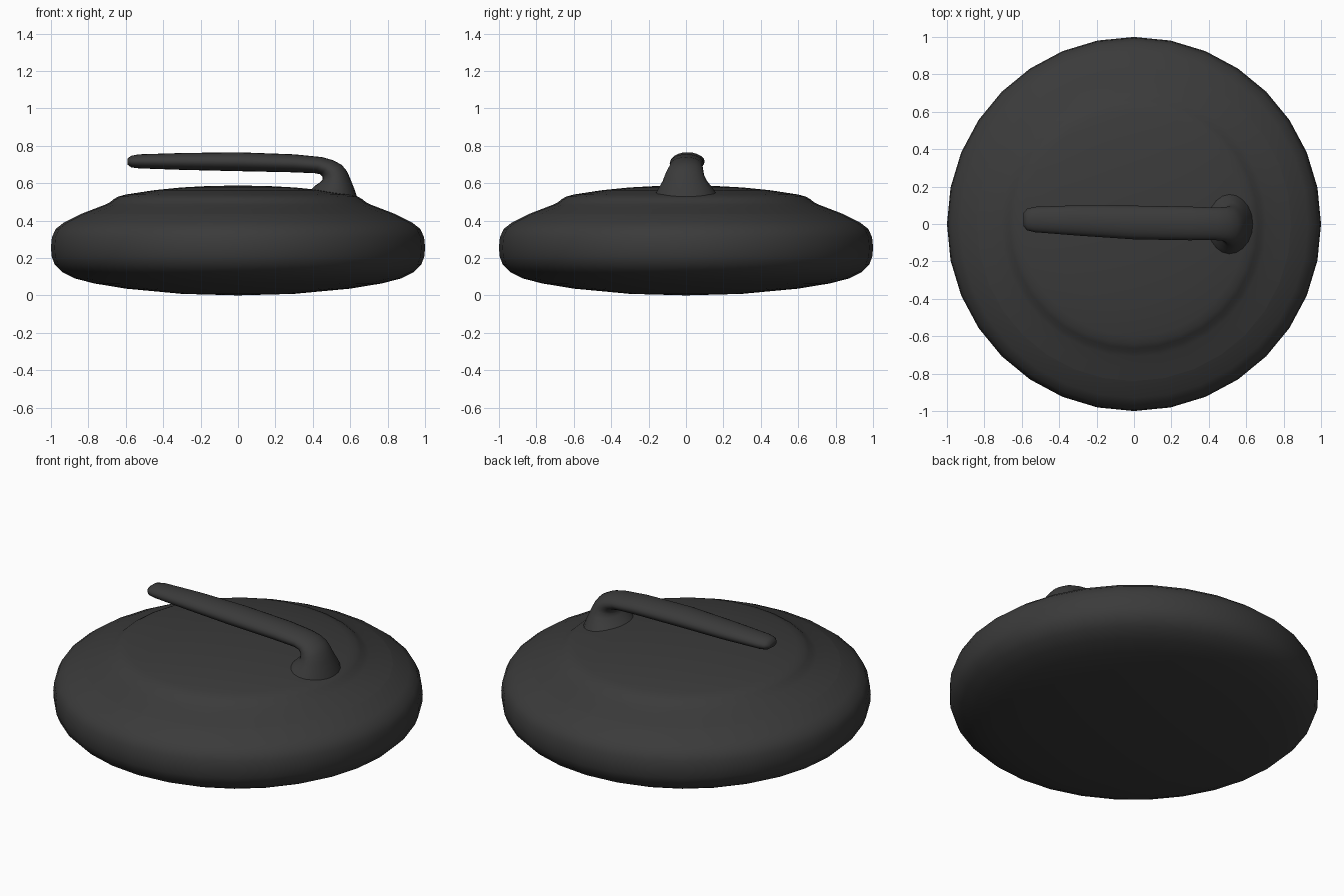
import bpy, bmesh, math
from math import cos, sin, tau

cube = bpy.data.objects.get("Cube")
if cube:
    bpy.data.objects.remove(cube, do_unlink=True)

dark = bpy.data.materials.new("dark_grey")
dark.use_nodes = True
colour = (0.043, 0.043, 0.043, 1)
dark.diffuse_color = colour
dark.node_tree.nodes["Principled BSDF"].inputs["Base Color"].default_value = colour


def loft(name, rings, start_cap=True, end_cap=True, sharp=60):
    """Skin a list of point rings, closing a ring's end with a fan or face."""
    bm = bmesh.new()
    loops = [[bm.verts.new(p) for p in ring] for ring in rings]
    for a, b in zip(loops, loops[1:]):
        n = max(len(a), len(b))
        for i in range(n):
            j = (i + 1) % n
            if len(a) == 1:
                bm.faces.new((a[0], b[j], b[i]))
            elif len(b) == 1:
                bm.faces.new((a[i], a[j], b[0]))
            else:
                bm.faces.new((a[i], a[j], b[j], b[i]))
    if start_cap:
        bm.faces.new(loops[0][::-1])
    if end_cap:
        bm.faces.new(loops[-1])
    bmesh.ops.recalc_face_normals(bm, faces=bm.faces)
    mesh = bpy.data.meshes.new(name)
    bm.to_mesh(mesh)
    bm.free()
    mesh.materials.append(dark)
    obj = bpy.data.objects.new(name, mesh)
    bpy.context.collection.objects.link(obj)
    bpy.ops.object.select_all(action='DESELECT')
    obj.select_set(True)
    bpy.context.view_layer.objects.active = obj
    bpy.ops.object.shade_smooth_by_angle(angle=math.radians(sharp))
    return obj


def circle(r, z, n=32):
    if r == 0:
        return [(0, 0, z)]
    return [(r * cos(tau * i / n), r * sin(tau * i / n), z) for i in range(n)]


# Stone body: shallow convex base and rounded side
body = [(0, 0), (0.3, 0.008), (0.6, 0.036), (0.77, 0.064), (0.87, 0.09),
        (0.94, 0.125), (0.98, 0.165), (0.997, 0.21), (1, 0.26), (0.995, 0.31),
        (0.975, 0.355), (0.93, 0.39), (0.84, 0.435)]
loft("stone_body", [circle(r, z) for r, z in body], False, False)

# Upper cover: sloped shoulder, small step and gentle dome
cover = [(0.84, 0.435), (0.77, 0.462), (0.71, 0.485), (0.685, 0.497),
         (0.665, 0.514), (0.64, 0.528), (0.6, 0.539), (0.45, 0.562),
         (0.3, 0.577), (0.15, 0.585), (0, 0.587)]
loft("stone_cover", [circle(r, z) for r, z in cover], False, False)

# Handle sections: outer x, outer z, inner x, inner z, middle y, half width
sections = [
    (0.64, 0.515, 0.37, 0.545, 0, 0.17),
    (0.622, 0.57, 0.41, 0.585, -0.002, 0.142),
    (0.602, 0.62, 0.44, 0.605, -0.006, 0.118),
    (0.582, 0.665, 0.452, 0.62, -0.008, 0.105),
    (0.555, 0.697, 0.452, 0.635, -0.005, 0.098),
    (0.51, 0.722, 0.44, 0.647, 0, 0.09),
    (0.45, 0.739, 0.41, 0.653, 0.001, 0.087),
    (0.3, 0.754, 0.29, 0.658, 0.003, 0.09),
    (0, 0.765, 0, 0.664, 0.008, 0.09),
    (-0.3, 0.761, -0.3, 0.671, 0.019, 0.081),
    (-0.53, 0.754, -0.53, 0.679, 0.024, 0.068),
    (-0.572, 0.746, -0.57, 0.684, 0.024, 0.058),
    (-0.592, 0.73, -0.59, 0.698, 0.024, 0.036),
]


def handle_ring(ox, oz, ix, iz, y, w, n=20):
    ring = []
    for i in range(n):
        c, s = cos(tau * i / n), sin(tau * i / n)
        t = (1 + c) / 2
        ring.append((ix + (ox - ix) * t, y + w * s, iz + (oz - iz) * t))
    return ring


loft("handle", [handle_ring(*s) for s in sections])
